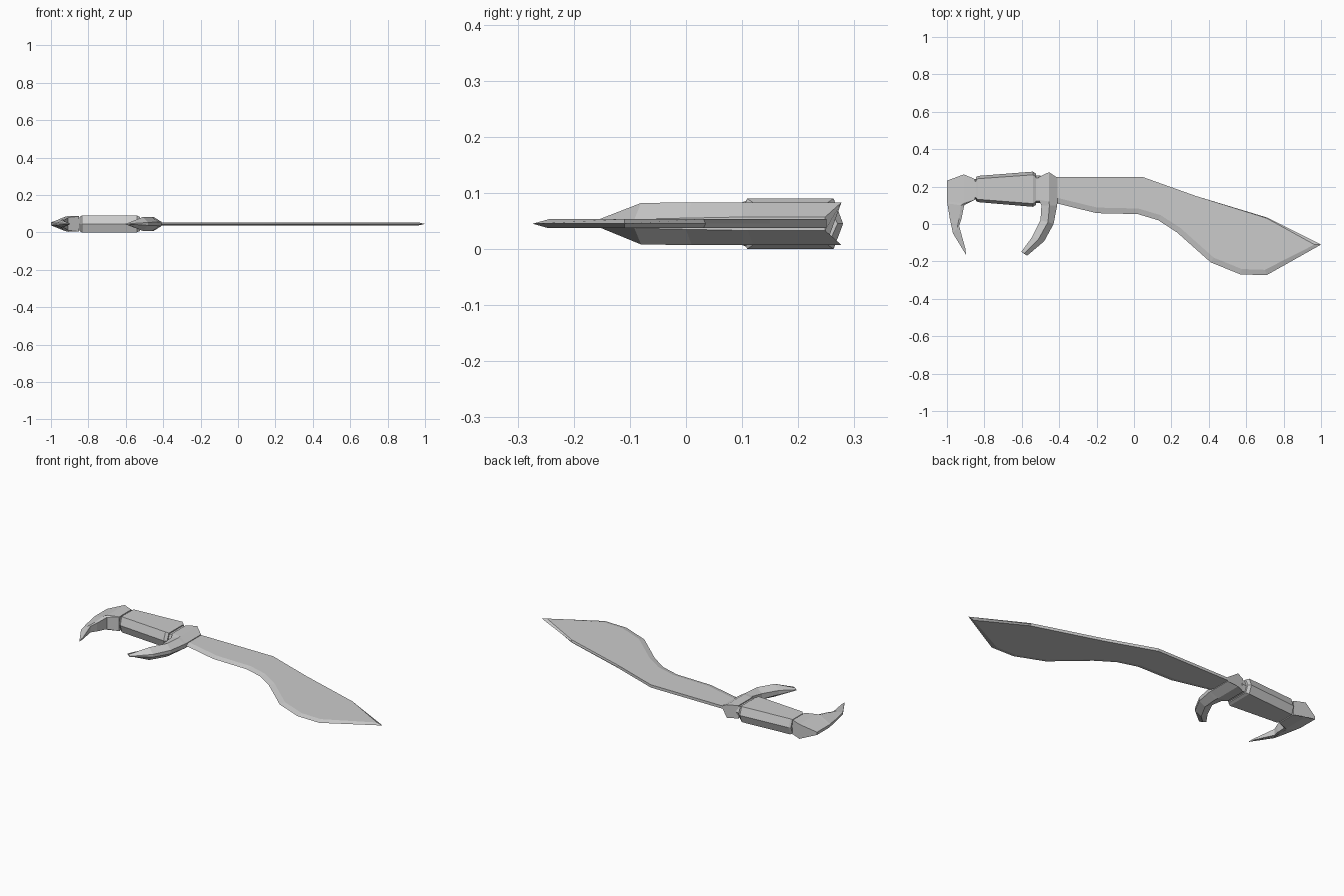
import bpy
import bmesh
from mathutils import Vector

MID = 0.045  # height of the symmetry plane

cube = bpy.data.objects.get("Cube")
if cube:
    bpy.data.objects.remove(cube, do_unlink=True)

steel = bpy.data.materials.new("plain_grey")
steel.use_nodes = True
grey = (0.6, 0.6, 0.6, 1)
steel.diffuse_color = grey
steel.node_tree.nodes["Principled BSDF"].inputs["Base Color"].default_value = grey


def loft(name, rings):
    """Skin a row of matching closed rings and cap both ends."""
    bm = bmesh.new()
    rows = [[bm.verts.new(point) for point in ring] for ring in rings]
    for row, following in zip(rows, rows[1:]):
        for i in range(len(row)):
            k = (i + 1) % len(row)
            bm.faces.new((row[i], row[k], following[k], following[i]))
    bm.faces.new(rows[0])
    bm.faces.new(reversed(rows[-1]))
    bmesh.ops.recalc_face_normals(bm, faces=bm.faces)
    mesh = bpy.data.meshes.new(name)
    bm.to_mesh(mesh)
    bm.free()
    mesh.materials.append(steel)
    obj = bpy.data.objects.new(name, mesh)
    bpy.context.collection.objects.link(obj)
    return obj


def mirrored_ring(half):
    """Close a half section of (x, y, half height) across the middle plane."""
    upper = [(x, y, MID + h) for x, y, h in half]
    lower = [(x, y, MID - h) for x, y, h in reversed(half)]
    return upper + lower


def hooked_part(name, stations):
    """Each station: inner, ridge and outer points, then their half heights."""
    rings = []
    for inner, ridge, outer, heights in stations:
        half = [(*p, h) for p, h in zip((inner, ridge, outer), heights)]
        rings.append(mirrored_ring(half))
    return loft(name, rings)


def hexagon(x, low, high, top, inset):
    """Hexagonal handle section with ridges on its two sides."""
    return [(x, low, MID), (x, low + inset, MID + top), (x, high - inset, MID + top),
            (x, high, MID), (x, high - inset, MID - top), (x, low + inset, MID - top)]


# Blade outline: x, y and width of the ground bevel, spine first
outline = [
    (-.42, .25, 0), (.05, .25, 0), (.33, .15, 0), (.71, .035, .004),
    (1, -.11, .035), (.71, -.273, .03), (.57, -.27, .03), (.41, -.205, .03),
    (.23, -.045, .03), (.13, .02, .03), (.02, .053, .03), (-.2, .058, .03),
    (-.42, .112, .03),
]
flat = []
for i, (x, y, width) in enumerate(outline):
    before = Vector(outline[i - 1][:2])
    after = Vector(outline[(i + 1) % len(outline)][:2])
    along = (after - before).normalized()
    if i == len(outline) - 1:
        along = Vector((-1, 0))
    flat.append((x + along.y * width, y - along.x * width))
half_thick = 0.008
loft("blade", [
    [(x, y, MID + half_thick) for x, y in flat],
    [(x, y, MID) for x, y, _ in outline],
    [(x, y, MID - half_thick) for x, y in flat],
])

# Handle with small end chamfers, and the necks either side of it
loft("handle", [
    hexagon(-.845, .125, .25, .04, .015),
    hexagon(-.835, .117, .257, MID, .015),
    hexagon(-.54, .092, .28, MID, .017),
    hexagon(-.525, .102, .27, .038, .017),
])
loft("front_neck", [hexagon(x, .112, .258, .032, .012) for x in (-.53, -.5)])
loft("rear_neck", [hexagon(x, .13, .24, .035, .012) for x in (-.86, -.84)])

# Guard block running into a curved prong
hooked_part("guard", [
    ((-.51, .25), (-.455, .277), (-.41, .248), (.037, .038, .012)),
    ((-.51, .13), (-.455, .12), (-.41, .11), (.037, .038, .012)),
    ((-.495, .1), (-.452, .1), (-.411, .1), (.03, .038, .012)),
    ((-.5, .02), (-.46, .01), (-.43, 0), (.016, .038, .01)),
    ((-.545, -.07), (-.51, -.08), (-.48, -.092), (.012, .037, .008)),
    ((-.602, -.148), (-.587, -.158), (-.572, -.17), (.002, .005, .002)),
])

# Pommel block, thin at its outer edge, running into a pointed prong
hooked_part("pommel", [
    ((-.85, .24), (-.91, .265), (-1, .232), (.041, .042, .008)),
    ((-.85, .13), (-.91, .11), (-1, .122), (.041, .042, .008)),
    ((-.908, .1), (-.925, .1), (-.998, .11), (.034, .038, .008)),
    ((-.922, .03), (-.935, .03), (-.985, .03), (.024, .026, .006)),
    ((-.935, -.01), (-.945, -.02), (-.968, -.05), (.018, .019, .005)),
    ((-.902, -.13), (-.902, -.14), (-.898, -.165), (.004, .004, .002)),
])
